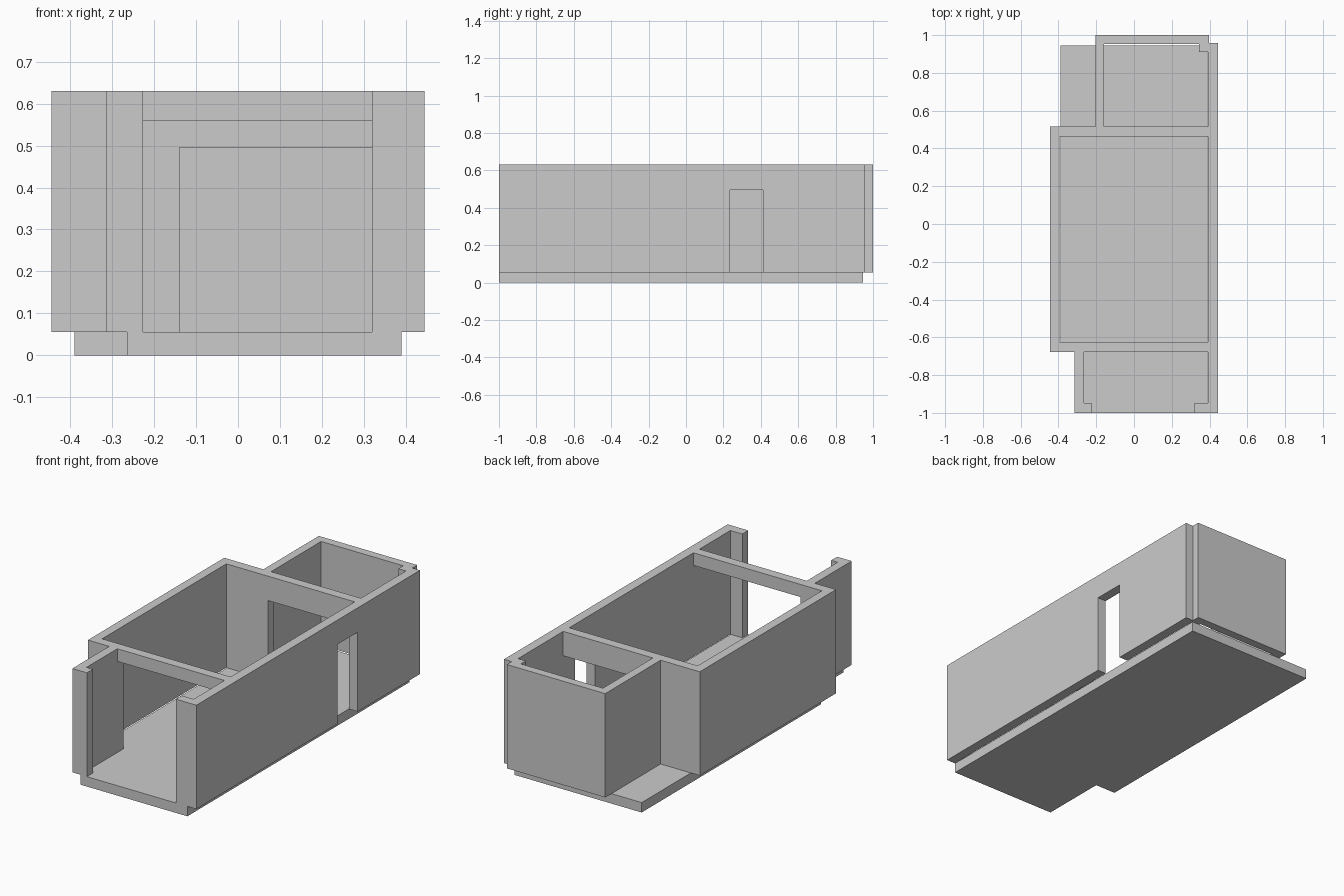
import bpy, bmesh

if "Cube" in bpy.data.objects:
    bpy.data.objects.remove(bpy.data.objects["Cube"])

FLOOR_TOP, DOOR_TOP, BEAM_BOTTOM, WALL_TOP = 0.055, 0.495, 0.56, 0.63


def prism(name, outline, z0, z1):
    """Extrude a counter-clockwise plan outline from z0 to z1."""
    bm = bmesh.new()
    face = bm.faces.new([bm.verts.new((x, y, z0)) for x, y in outline])
    ext = bmesh.ops.extrude_face_region(bm, geom=[face], use_keep_orig=True)
    top = [v for v in ext["geom"] if isinstance(v, bmesh.types.BMVert)]
    bmesh.ops.translate(bm, verts=top, vec=(0, 0, z1 - z0))
    bmesh.ops.recalc_face_normals(bm, faces=bm.faces[:])
    mesh = bpy.data.meshes.new(name)
    bm.to_mesh(mesh)
    bm.free()
    obj = bpy.data.objects.new(name, mesh)
    bpy.context.collection.objects.link(obj)
    return obj


def rect(x0, y0, x1, y1):
    return [(x0, y0), (x1, y0), (x1, y1), (x0, y1)]


def cut(target, name, outline, z1):
    """Remove a prism reaching from below the walls up to z1."""
    cutter = prism(name, outline, -0.05, z1)
    cutter.hide_render = True
    mod = target.modifiers.new(name, "BOOLEAN")
    mod.operation, mod.solver, mod.object = "DIFFERENCE", "EXACT", cutter
    deps = bpy.context.evaluated_depsgraph_get()
    deps.update()
    mesh = bpy.data.meshes.new_from_object(target.evaluated_get(deps))
    target.modifiers.clear()
    target.data = mesh
    bpy.data.objects.remove(cutter)


# Floor slab
prism("floor", [(-0.265, -1), (0.39, -1), (0.39, 0.945), (-0.39, 0.945),
                (-0.39, -0.625), (-0.265, -0.625)], 0, FLOOR_TOP)

# Wall block, outer outline
walls = prism("walls", [(-0.315, -1), (0.445, -1), (0.445, 0.957), (0.398, 0.957),
                        (0.398, 1), (-0.205, 1), (-0.205, 0.515), (-0.445, 0.515),
                        (-0.445, -0.678), (-0.315, -0.678)], FLOOR_TOP, WALL_TOP)

# Rooms: main, back (with corner post), front (open between two jambs)
cut(walls, "main_room", rect(-0.395, -0.625, 0.392, 0.462), 0.8)
cut(walls, "back_room", [(-0.158, 0.515), (0.392, 0.515), (0.392, 0.91),
                         (0.345, 0.91), (0.345, 0.953), (-0.158, 0.953)], 0.8)
cut(walls, "front_room", [(-0.226, -1.1), (0.319, -1.1), (0.319, -0.948),
                          (0.392, -0.948), (0.392, -0.678), (-0.265, -0.678),
                          (-0.265, -0.948), (-0.226, -0.948)], 0.8)

# Openings: under the front beam, into the back room, side doorway
cut(walls, "front_passage", rect(-0.265, -0.70, 0.392, -0.60), BEAM_BOTTOM)
cut(walls, "back_passage", rect(-0.14, 0.44, 0.392, 0.54), DOOR_TOP)
cut(walls, "side_door", rect(0.35, 0.235, 0.5, 0.412), DOOR_TOP)
walls.data.name = "walls"
